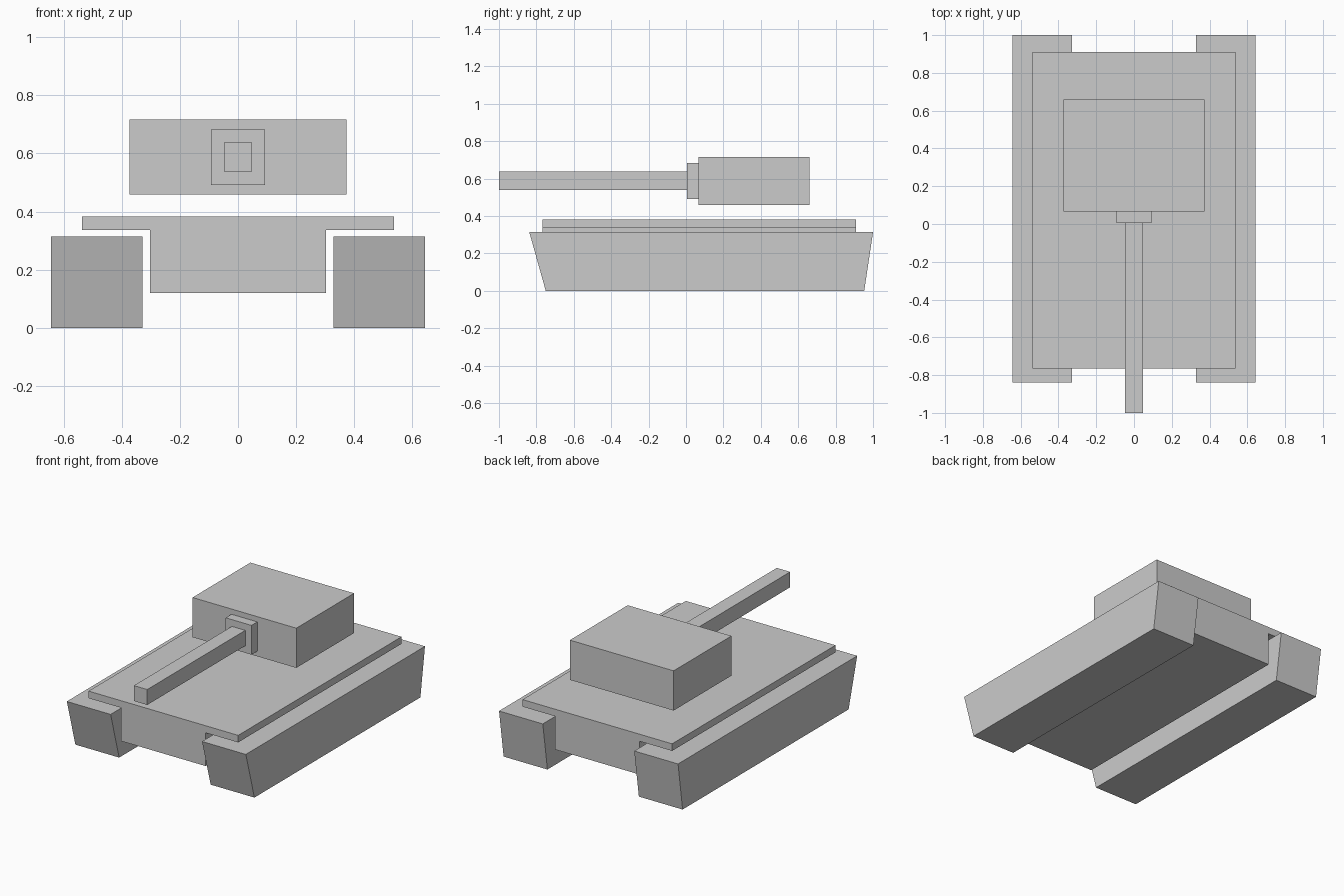
import bpy, bmesh

if "Cube" in bpy.data.objects:
    bpy.data.objects.remove(bpy.data.objects["Cube"])


def make_object(name, bm):
    bmesh.ops.recalc_face_normals(bm, faces=bm.faces)
    mesh = bpy.data.meshes.new(name)
    bm.to_mesh(mesh)
    bm.free()
    obj = bpy.data.objects.new(name, mesh)
    bpy.context.collection.objects.link(obj)
    return obj


def extrude(name, points, offset):
    """Close a flat profile and extrude it along an offset vector."""
    bm = bmesh.new()
    face = bm.faces.new([bm.verts.new(p) for p in points])
    result = bmesh.ops.extrude_face_region(bm, geom=[face], use_keep_orig=True)
    verts = [g for g in result["geom"] if isinstance(g, bmesh.types.BMVert)]
    bmesh.ops.translate(bm, verts=verts, vec=offset)
    return make_object(name, bm)


def box(name, half_width, y0, y1, z0, z1):
    w = half_width
    profile = [(-w, y0, z0), (w, y0, z0), (w, y0, z1), (-w, y0, z1)]
    return extrude(name, profile, (0, y1 - y0, 0))


# Hull: T-shaped section with an overhanging deck
half = [(0.3035, 0.12), (0.3035, 0.336), (0.5375, 0.336), (0.5375, 0.382)]
section = half + [(-x, z) for x, z in reversed(half)]
extrude("hull", [(x, -0.766, z) for x, z in section], (0, 1.676, 0))

# Tracks: tapered side profile, one on each side
side = [(-0.75, 0), (0.953, 0), (1.0, 0.314), (-0.838, 0.314)]
for name, x in (("left_track", -0.643), ("right_track", 0.3285)):
    extrude(name, [(x, y, z) for y, z in side], (0.3145, 0, 0))

# Turret, gun mount and barrel
box("turret", 0.3725, 0.066, 0.659, 0.458, 0.716)
box("gun_mount", 0.0925, 0.006, 0.066, 0.492, 0.682)
box("gun_barrel", 0.048, -1.0, 0.006, 0.538, 0.638)
